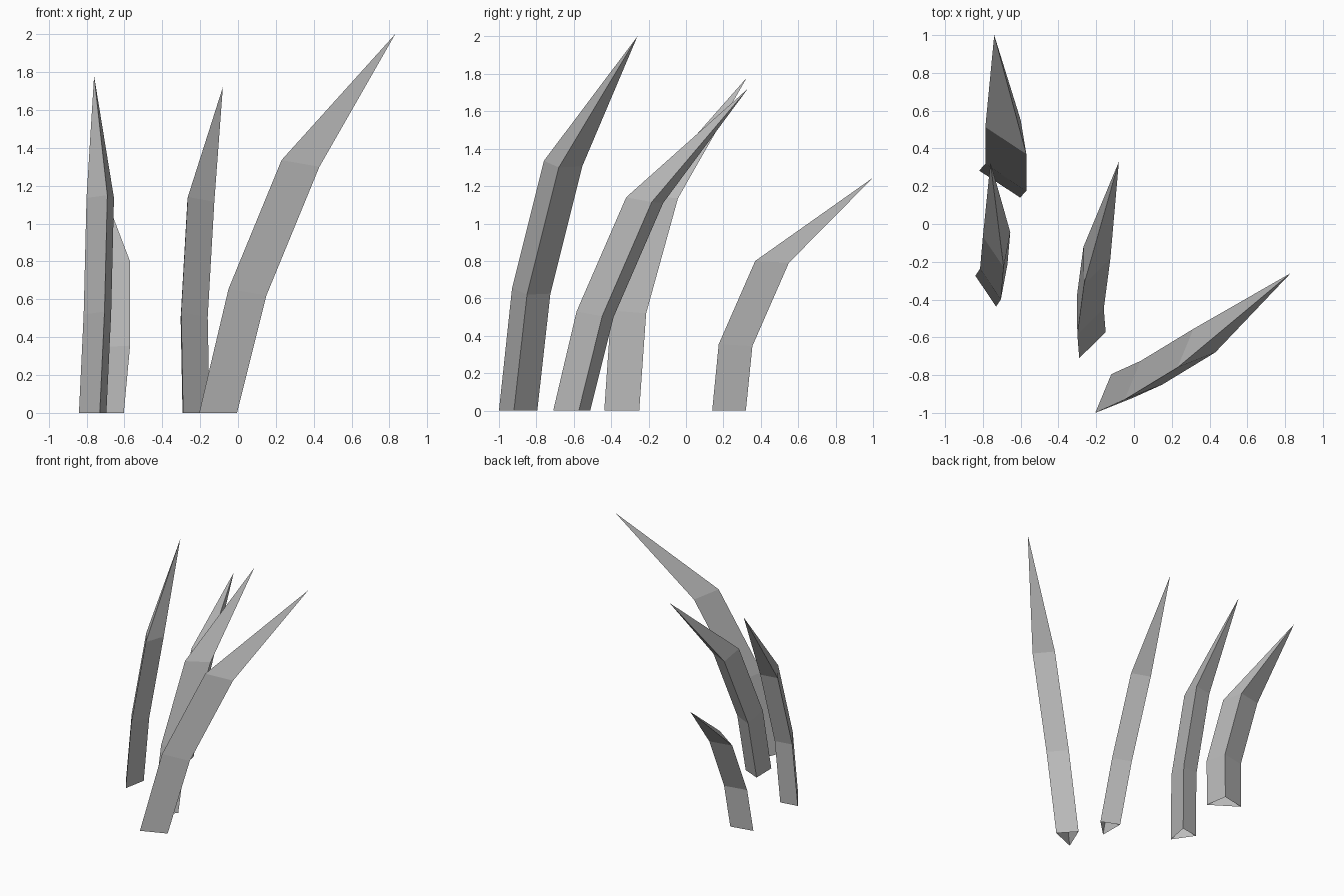
import bpy
import bmesh
from mathutils import Vector

cube = bpy.data.objects.get("Cube")
if cube:
    bpy.data.objects.remove(cube)

# Single grey material
grey = bpy.data.materials.new("plain_grey")
grey.use_nodes = True
colour = (0.5, 0.5, 0.5, 1)
grey.diffuse_color = colour
grey.node_tree.nodes["Principled BSDF"].inputs["Base Color"].default_value = colour


def blade(name, ridge, side_a, side_b, tip):
    """Sweep an open-ended triangular section along the ridge, then close it to a tip."""
    bm = bmesh.new()
    rings = []
    for point in ridge:
        ridge_pos = Vector(point)
        ring = [bm.verts.new(ridge_pos)]
        for side in (side_a, side_b):
            corner = ridge_pos + Vector(side)
            corner.z = max(corner.z, 0)
            ring.append(bm.verts.new(corner))
        rings.append(ring)
    end = bm.verts.new(tip)
    for i in range(3):
        j = (i + 1) % 3
        for low, high in zip(rings, rings[1:]):
            bm.faces.new((low[i], low[j], high[j], high[i]))
        bm.faces.new((rings[-1][i], rings[-1][j], end))
    mesh = bpy.data.meshes.new(name)
    bm.to_mesh(mesh)
    bm.free()
    mesh.materials.append(grey)
    obj = bpy.data.objects.new(name, mesh)
    bpy.context.collection.objects.link(obj)


# Four bent blades: ridge points, offsets of the other two corners, tip
blade("front_tall_blade",
      [(-0.205, -1.0, 0), (-0.05, -0.93, 0.655), (0.23, -0.76, 1.335)],
      (0.2, 0.08, -0.035), (0.085, 0.205, -0.03), (0.83, -0.26, 2.0))
blade("middle_blade",
      [(-0.29, -0.71, 0), (-0.3, -0.585, 0.53), (-0.265, -0.32, 1.14)],
      (0.14, 0.137, -0.025), (-0.003, 0.198, -0.03), (-0.08, 0.33, 1.72))
blade("right_blade",
      [(-0.73, -0.437, 0), (-0.705, -0.4, 0.535), (-0.69, -0.23, 1.15)],
      (0.035, 0.187, -0.015), (-0.11, 0.163, -0.015), (-0.76, 0.325, 1.78))
blade("back_short_blade",
      [(-0.603, 0.14, 0), (-0.57, 0.175, 0.355), (-0.57, 0.37, 0.8)],
      (-0.03, 0.18, -0.01), (-0.217, 0.143, -0.01), (-0.74, 1.0, 1.245))
